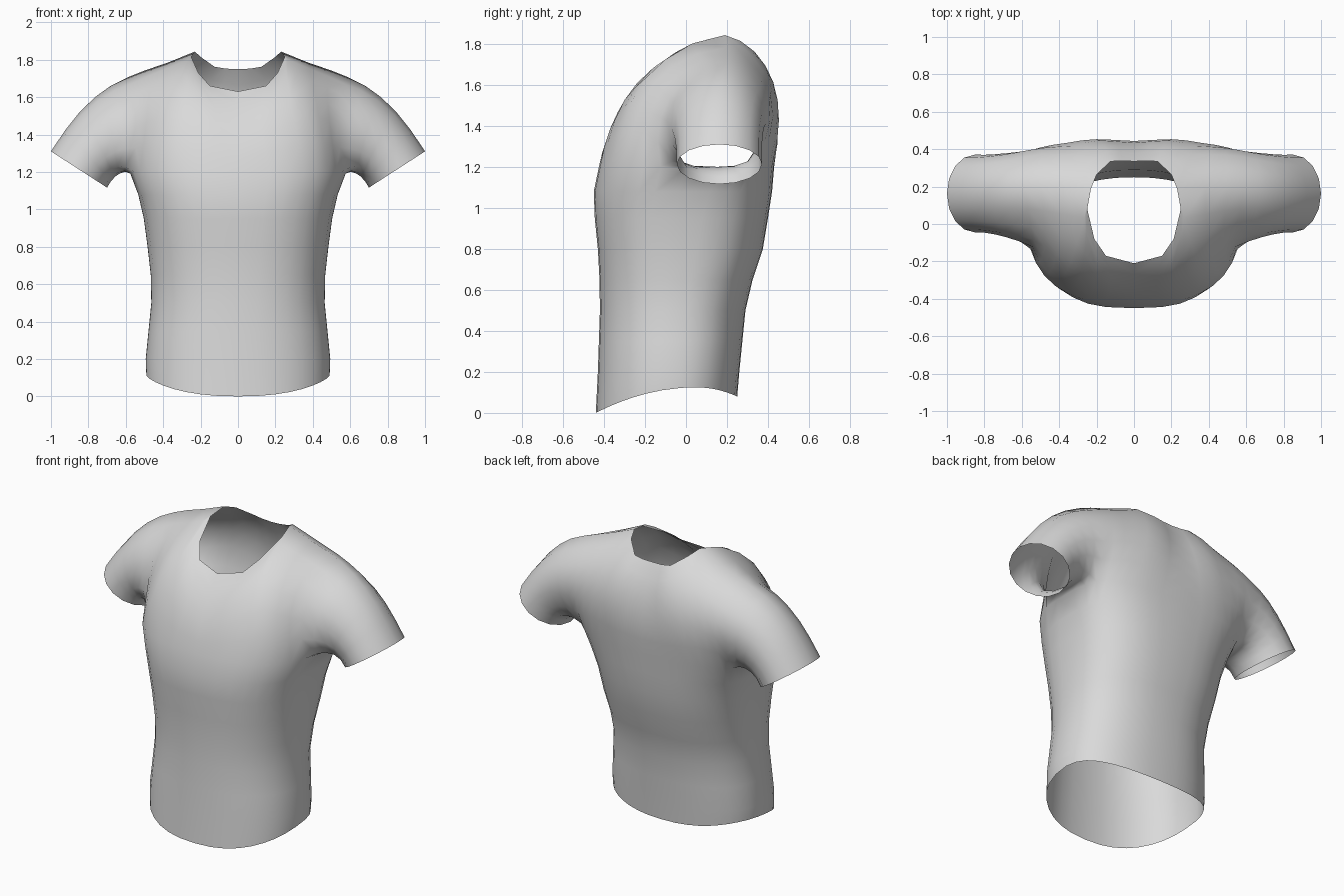
import bpy, bmesh, math
from mathutils import Vector as V

if "Cube" in bpy.data.objects:
    bpy.data.objects.remove(bpy.data.objects["Cube"])

fabric = bpy.data.materials.new("grey fabric")
fabric.diffuse_color = (0.7, 0.7, 0.7, 1)
fabric.use_nodes = True
fabric.node_tree.nodes["Principled BSDF"].inputs["Base Color"].default_value = fabric.diffuse_color

bm = bmesh.new()
PANEL, GAP, UP, SLEEVE = 7, 4, 6, 5      # columns per panel, under the arm, rows above armpit, sleeve rings
COLS = 2 * PANEL + GAP


def bezier(a, c, b, t):
    return a * (1 - t) ** 2 + c * 2 * t * (1 - t) + b * t * t


def angle(i):
    """Angle round the body of a column: 0 is front centre, 180 is back centre."""
    if i <= PANEL:
        d = 72 * i / PANEL
    elif i <= PANEL + GAP:
        d = 72 + 46 * (i - PANEL) / GAP
    else:
        d = 118 + 62 * (i - PANEL - GAP) / PANEL
    return math.radians(d)


def hem_height(y):
    return 0.125 - (0.125 * ((y - 0.05) / 0.49) ** 2 if y < 0.05 else 0.045 * ((y - 0.05) / 0.2) ** 2)


def body_point(i, z, w, front, back, mid, p):
    a = angle(i)
    s, c = max(0, math.sin(a)), math.cos(a)
    x = 0 if i in (0, COLS) else w * s ** (2 / p)
    depth = mid - front if c > 0 else back - mid
    y = mid - math.copysign(abs(c) ** (2 / p), c) * depth
    return V((x, y, hem_height(y) if z == 0 else z))


# Body rings from hem to armpit: height, half width, front, back, widest y, squareness
rings = [
    (0, 0.492, -0.44, 0.25, -0.06, 2.3),
    (0.20, 0.495, -0.43, 0.26, -0.06, 2.3),
    (0.35, 0.48, -0.425, 0.275, -0.05, 2.3),
    (0.50, 0.465, -0.42, 0.29, -0.04, 2.3),
    (0.65, 0.468, -0.422, 0.325, -0.02, 2.4),
    (0.80, 0.485, -0.43, 0.375, 0.0, 2.5),
    (0.95, 0.505, -0.445, 0.40, 0.02, 2.6),
    (1.08, 0.535, -0.45, 0.42, 0.06, 2.7),
    (1.20, 0.58, -0.425, 0.43, 0.10, 2.8),
]
grid = [[bm.verts.new(body_point(i, *r)) for i in range(COLS + 1)] for r in rings]
for low, high in zip(grid, grid[1:]):
    for i in range(COLS):
        bm.faces.new((low[i], low[i + 1], high[i + 1], high[i]))
armpit = grid[-1]

# Neckline and shoulder seam, centre to shoulder end
shoulder = [(0.23, 0.19, 1.843), (0.38, 0.2, 1.79), (0.5, 0.205, 1.75), (0.59, 0.2, 1.715)]
front_top = [(0, -0.21, 1.63), (0.15, -0.17, 1.66), (0.212, -0.08, 1.73), (0.25, 0.08, 1.815)] + shoulder
back_top = [(0, 0.335, 1.75), (0.065, 0.337, 1.752), (0.125, 0.335, 1.762), (0.2, 0.265, 1.815)] + shoulder
seam = [bm.verts.new(p) for p in shoulder]


def panel(base, top, ctrl, flip):
    """Chest or back panel: each column curves from the armpit ring to neck or shoulder."""
    c0, c1, c2 = map(V, ctrl)
    cols = []
    for i in range(PANEL + 1):
        c = c0.lerp(c1, i / 4) if i <= 4 else c1.lerp(c2, (i - 4) / 3)
        b = V(top[i])
        col = [base[i]] + [bm.verts.new(bezier(base[i].co, c, b, k / UP)) for k in range(1, UP)]
        col.append(seam[i - 4] if i >= 4 else bm.verts.new(b))
        cols.append(col)
    for l, r in zip(cols, cols[1:]):
        for k in range(UP):
            f = (l[k], r[k], r[k + 1], l[k + 1])
            bm.faces.new(f[::-1] if flip else f)
    return cols[-1]


front_edge = panel(armpit[:PANEL + 1], front_top,
                   [(0, -0.385, 1.42), (0.34, -0.33, 1.76), (0.5, -0.2, 1.62)], False)
back_edge = panel(armpit[::-1][:PANEL + 1], back_top,
                  [(0, 0.485, 1.5), (0.35, 0.55, 1.64), (0.56, 0.55, 1.55)], True)

# Sleeve: tube from the armhole, curving down to a tilted oval cuff
armhole = front_edge[::-1] + armpit[PANEL + 1:PANEL + GAP] + back_edge[:-1]
n = len(armhole)
centre, slant, axis = V((0.85, 0.163, 1.213)), V((0.15, 0, 0.097)), V((0.5, 0, -0.866))
loops = [armhole] + [[] for _ in range(SLEEVE)]
for k, v in enumerate(armhole):
    a = 2 * math.pi * k / n
    cuff = centre + slant * math.cos(a) + V((0, -0.208, 0)) * math.sin(a)
    ctrl = cuff - axis * (0.11 + 0.125 * (1 + math.cos(a)))
    for s in range(1, SLEEVE + 1):
        loops[s].append(bm.verts.new(bezier(v.co, ctrl, cuff, s / SLEEVE)))
for a, b in zip(loops, loops[1:]):
    for k in range(n):
        m = (k + 1) % n
        bm.faces.new((a[k], a[m], b[m], b[k]))

# Soften the join between sleeve and body, leaving open edges in place
inner = [v for v in bm.verts if not v.is_boundary and v.co.z > 1.0 and v.co.x > 0.3]
bmesh.ops.smooth_vert(bm, verts=inner, factor=0.3, use_axis_x=True, use_axis_y=True, use_axis_z=True)

mesh = bpy.data.meshes.new("shirt")
bm.to_mesh(mesh)
bm.free()
mesh.materials.append(fabric)
shirt = bpy.data.objects.new("shirt", mesh)
bpy.context.collection.objects.link(shirt)
mirror = shirt.modifiers.new("mirror", 'MIRROR')
mirror.use_clip = True
mirror.merge_threshold = 0.001
for poly in mesh.polygons:
    poly.use_smooth = True
